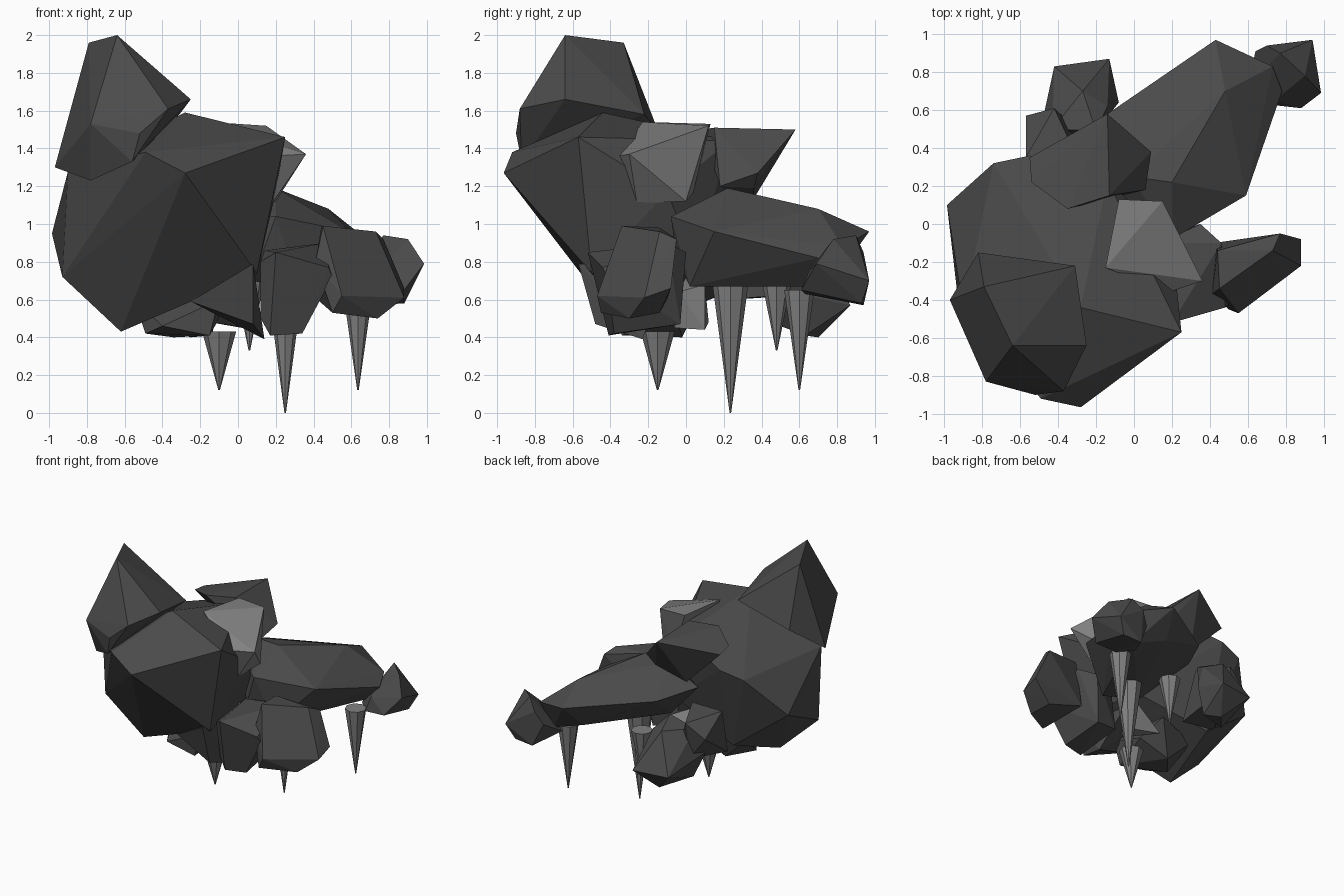
import bpy, bmesh
from mathutils import Vector


def material(name, v):
    m = bpy.data.materials.new(name)
    m.diffuse_color = (v, v, v, 1)
    return m


DARK = material("dark_stone", 0.07)
PALE = material("pale_stone", 0.22)


def finish(name, bm, mat):
    bmesh.ops.recalc_face_normals(bm, faces=bm.faces)
    me = bpy.data.meshes.new(name)
    bm.to_mesh(me)
    bm.free()
    me.materials.append(mat)
    bpy.context.collection.objects.link(bpy.data.objects.new(name, me))


def rock(name, *corners, mat=DARK):
    """Faceted boulder: convex hull around a few corners."""
    bm = bmesh.new()
    for c in corners:
        bm.verts.new(c)
    bmesh.ops.convex_hull(bm, input=bm.verts)
    loose = [v for v in bm.verts if not v.link_faces]
    bmesh.ops.delete(bm, geom=loose, context='VERTS')
    finish(name, bm, mat)


def spike(name, tip, top, radius, sides=8):
    """Hanging cone, point down."""
    bm = bmesh.new()
    h = top - tip[2]
    bmesh.ops.create_cone(bm, cap_ends=True, segments=sides, radius1=0.004,
                          radius2=radius, depth=h)
    bmesh.ops.translate(bm, verts=bm.verts, vec=Vector(tip) + Vector((0, 0, h / 2)))
    finish(name, bm, PALE)


# Large body
rock("main_boulder",
     (-.28, -.965, 1.27), (-.49, -.92, 1.38), (.25, -.57, 1.46), (-.28, -.44, 1.59),
     (-.90, -.45, 1.28), (-.985, .10, .95), (-.93, -.37, .72), (-.62, -.32, .43),
     (.10, -.50, .74), (-.74, .32, 1.25), (-.55, .36, 1.30), (-.14, .23, 1.44),
     (.20, -.10, 1.17), (-.55, .18, .62), (.05, .05, .80))

# Raised boulder at the top left
rock("top_boulder",
     (-.64, -.64, 2.0), (-.79, -.33, 1.96), (-.25, -.64, 1.66), (-.37, -.88, 1.61),
     (-.78, -.83, 1.53), (-.52, -.90, 1.48), (-.56, -.87, 1.33), (-.78, -.70, 1.23),
     (-.97, -.40, 1.30), (-.82, -.15, 1.50), (-.31, -.22, 1.58))

# Long arm and the nub at its end
rock("long_arm",
     (.43, .97, .96), (.48, .70, 1.08), (.20, .22, 1.19), (.59, .15, .96),
     (.20, -.08, 1.04), (.73, .83, .88), (.78, .70, .82), (.65, .76, .67),
     (.32, .02, .67), (.12, -.05, .82), (.05, .12, .70), (-.14, .58, 1.02),
     (-.30, .27, 1.06), (-.02, .25, 1.18), (.36, .80, .78))
rock("arm_end",
     (.77, .90, .94), (.90, .78, .92), (.985, .69, .79), (.94, .97, .70),
     (.72, .94, .57), (.88, .61, .65), (.70, .94, .85), (.64, .91, .75),
     (.70, .63, .63), (.60, .73, .64), (.74, .65, .75), (.88, .93, .58))

# Lower front right cluster
rock("right_boulder",
     (.45, -.34, .99), (.44, -.14, .98), (.73, -.14, .96), (.77, -.05, .92),
     (.88, -.08, .66), (.88, -.22, .61), (.74, -.30, .50), (.50, -.45, .53),
     (.55, -.47, .62), (.41, -.37, .80), (.42, -.10, .60), (.70, -.14, .53))
rock("inner_boulder",
     (.12, -.45, .80), (.20, -.52, .85), (.48, -.44, .77), (.50, -.42, .72),
     (.34, -.38, .42), (.17, -.41, .41), (.12, -.40, .50), (.46, -.10, .90),
     (.35, .00, .85), (.14, -.10, .86), (.32, -.03, .47), (.12, -.07, .50))
rock("pointed_shard",
     (-.25, -.42, .59), (.08, -.57, .79), (.14, -.23, .39), (.08, -.48, .47),
     (.00, -.10, .75), (-.05, -.25, .55))

# Underside and back stones
rock("under_slab",
     (-.49, -.20, .42), (-.34, -.02, .40), (-.15, -.34, .41), (-.10, -.05, .50),
     (-.55, .00, .60), (-.10, -.35, .60), (-.20, .10, .65), (-.40, -.34, .46))
rock("back_boulder",
     (-.42, .83, .57), (-.13, .87, .57), (-.14, .63, .41), (-.25, .70, .40),
     (-.20, .49, .90), (-.43, .50, .85), (-.27, .70, .86), (-.42, .50, .46),
     (-.14, .62, .82), (-.08, .64, .62), (-.50, .46, .66))
rock("back_ledge",
     (-.57, .57, .82), (-.42, .61, .93), (-.57, .35, .97), (-.30, .35, .97),
     (-.42, .56, .62), (-.28, .48, .62), (-.55, .25, .60), (-.30, .20, .60))
rock("back_shard",
     (-.14, .58, 1.50), (.09, .38, 1.27), (.06, .18, 1.20), (-.35, .08, 1.50),
     (-.55, .35, 1.42), (-.54, .22, 1.44), (-.13, .15, 1.51), (.02, .36, 1.19),
     (-.25, .35, 1.12))

# Pale stones
rock("pale_top_stone",
     (-.08, .13, 1.53), (.15, .12, 1.52), (-.15, -.23, 1.54), (.36, -.30, 1.37),
     (.20, .00, 1.12), (.18, -.26, 1.11), (.08, .04, 1.17), (.18, -.36, 1.36),
     (.00, -.20, 1.25), mat=PALE)
rock("pale_under_stone",
     (-.05, .00, .72), (.08, .10, .44), (.06, -.06, .45), (.10, -.04, .64),
     (-.15, .12, .48), (-.12, -.10, .55), (.06, .10, .68), mat=PALE)

# Hanging spikes
for i, (tip, top, r) in enumerate([
        ((-.10, -.15, .12), .43, .09), ((.25, .235, 0), .72, .10),
        ((.635, .60, .12), .65, .08), ((.06, .48, .33), .70, .08)]):
    spike(f"spike_{i + 1}", tip, top, r)
